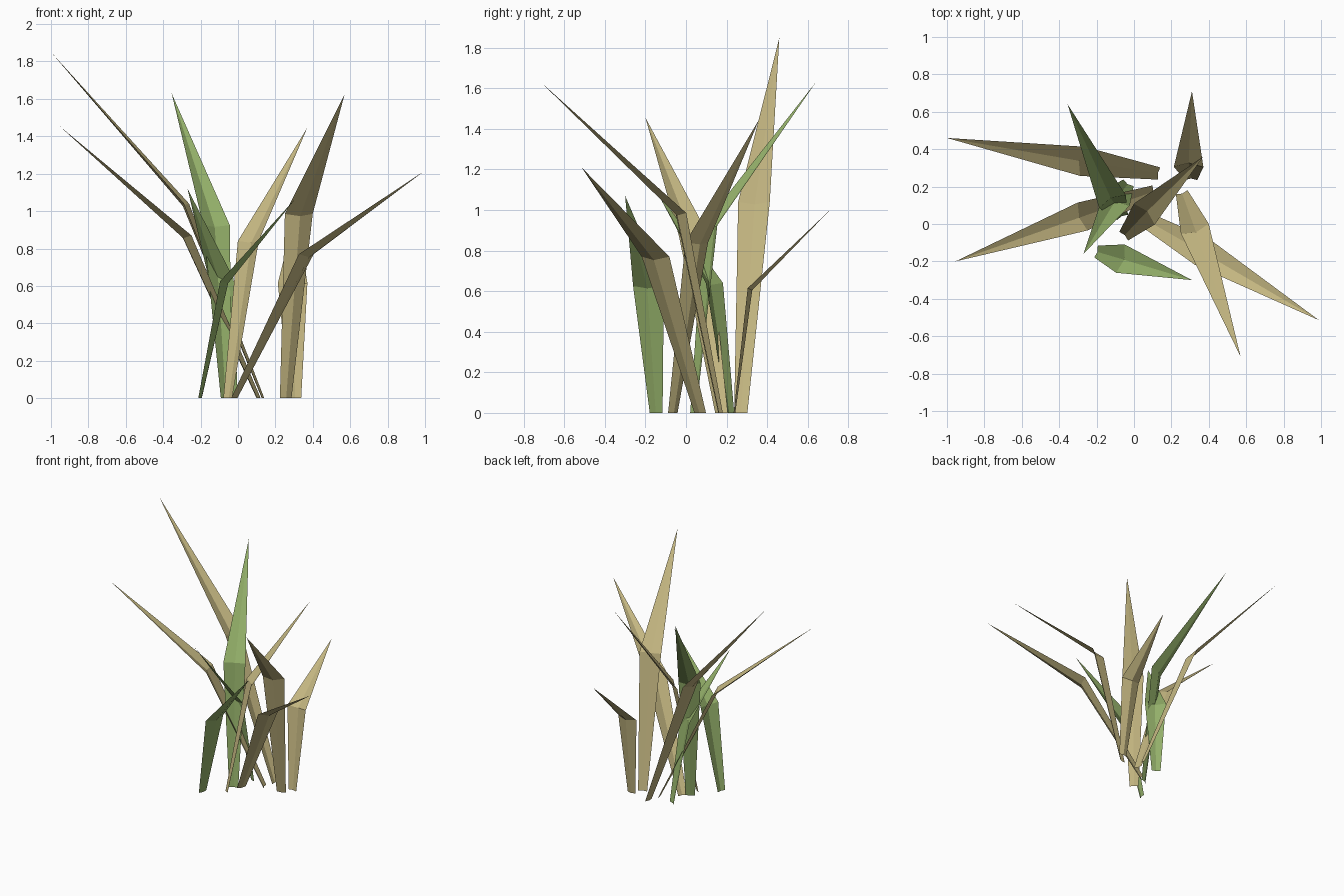
import bpy
import bmesh
from mathutils import Vector

cube = bpy.data.objects.get("Cube")
if cube:
    bpy.data.objects.remove(cube, do_unlink=True)


def material(name, color):
    mat = bpy.data.materials.new(name)
    mat.use_nodes = True
    mat.diffuse_color = color
    bsdf = mat.node_tree.nodes["Principled BSDF"]
    bsdf.inputs["Base Color"].default_value = color
    bsdf.inputs["Roughness"].default_value = 0.9
    return mat


dry = material("dry straw", (0.55, 0.47, 0.22, 1))
green = material("grass green", (0.30, 0.44, 0.145, 1))

BASE_WIDTH, BEND_WIDTH = 0.066, 0.158
BASE_KEEL, BEND_KEEL = 0.008, 0.024


def blade(name, mat, root, bend, tip):
    """Folded leaf: narrow root, wide bend, pointed tip, keel on the underside."""
    root, bend, tip = Vector((*root, 0)), Vector(bend), Vector(tip)
    lean = tip - root
    lean.z = 0
    lean.normalize()
    up = Vector((0, 0, 1))
    side = lean.cross(up)
    # Underside direction at the bend, averaged from both segments
    along = ((bend - root).normalized() + (tip - bend).normalized()).normalized()
    under = along.cross(side).normalized()
    if under.z > 0:
        under.negate()

    bm = bmesh.new()
    rows = []
    for center, width, keel in ((root, BASE_WIDTH, lean * BASE_KEEL),
                                (bend, BEND_WIDTH, under * BEND_KEEL)):
        rows.append([bm.verts.new(center - side * width / 2),
                     bm.verts.new(center + keel),
                     bm.verts.new(center + side * width / 2)])
    point = bm.verts.new(tip)
    low, high = rows
    for i in range(2):
        bm.faces.new((low[i], low[i + 1], high[i + 1], high[i]))
        bm.faces.new((high[i], high[i + 1], point))
    # Face the upper side of the leaf
    bm.normal_update()
    if sum(f.normal.dot(under) for f in bm.faces) > 0:
        bmesh.ops.reverse_faces(bm, faces=bm.faces[:])
    mesh = bpy.data.meshes.new(name)
    bm.to_mesh(mesh)
    bm.free()
    mesh.materials.append(mat)
    bpy.context.collection.objects.link(bpy.data.objects.new(name, mesh))


# Dry blades: root, bend, tip
blade("tall_left_blade", dry, (0.135, 0.27), (-0.275, 0.335, 1.04), (-1.0, 0.46, 1.85))
blade("left_blade", dry, (0.11, 0.175), (-0.275, 0.04, 0.87), (-0.955, -0.2, 1.455))
blade("front_blade", dry, (0.255, 0.17), (0.325, -0.025, 0.985), (0.57, -0.71, 1.625))
blade("right_blade", dry, (-0.02, 0.07), (0.365, -0.15, 0.77), (0.99, -0.515, 1.21))
blade("middle_blade", dry, (-0.055, -0.065), (0.055, 0.053, 0.84), (0.37, 0.36, 1.445))
blade("back_blade", dry, (0.305, 0.235), (0.292, 0.305, 0.615), (0.31, 0.71, 1.0))

# Green blades
blade("tall_green_blade", green, (-0.062, 0.035), (-0.115, 0.12, 0.925), (-0.355, 0.64, 1.63))
blade("front_green_blade", green, (-0.203, -0.147), (-0.073, -0.185, 0.625), (0.31, -0.3, 1.07))
blade("inner_green_blade", green, (-0.03, 0.22), (-0.09, 0.14, 0.64), (-0.27, -0.16, 1.12))
